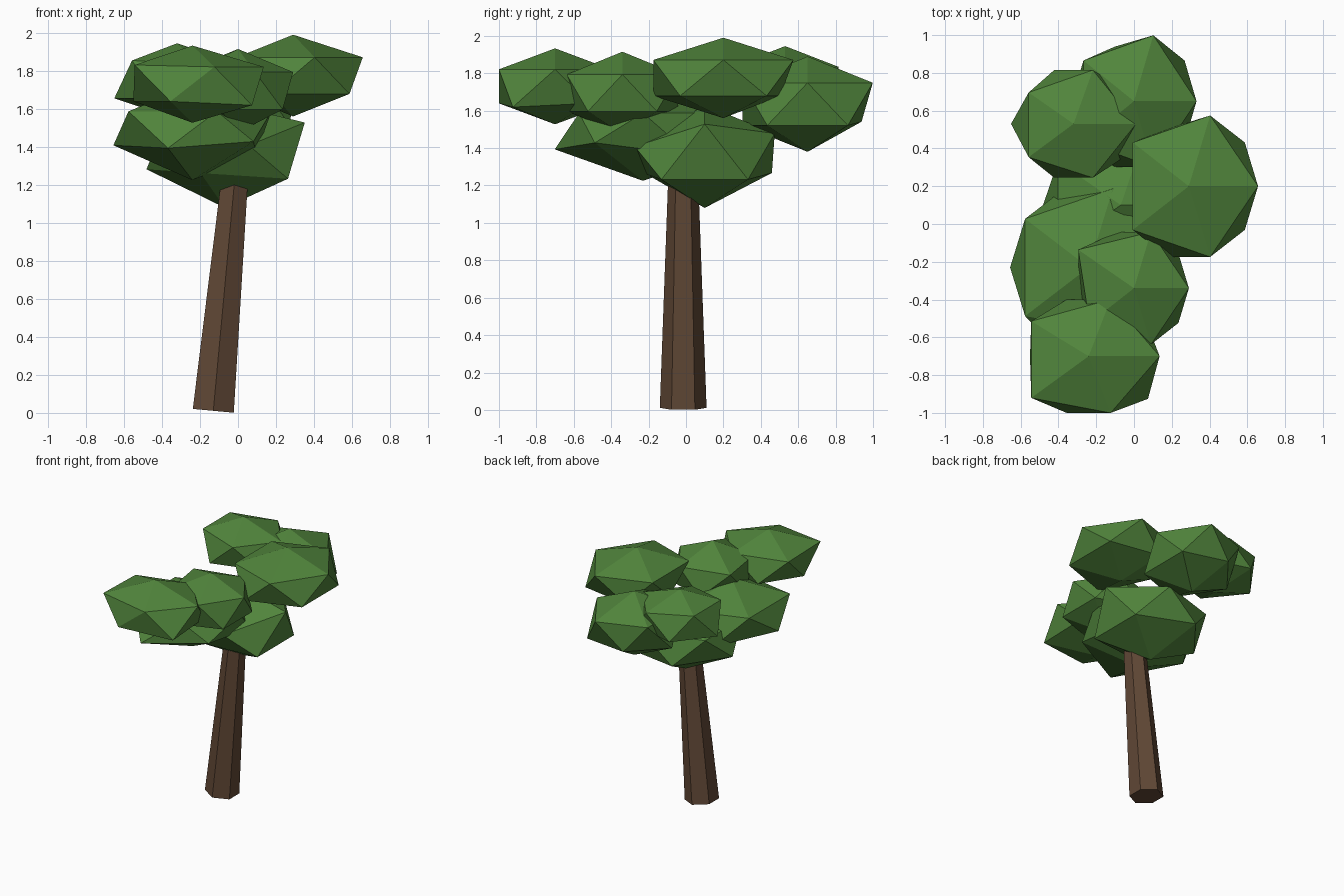
import bpy, bmesh, math
from mathutils import Matrix, Vector

if "Cube" in bpy.data.objects:
    bpy.data.objects.remove(bpy.data.objects["Cube"])


def material(name, rgb):
    m = bpy.data.materials.new(name)
    m.diffuse_color = (*rgb, 1.0)
    m.use_nodes = True
    m.node_tree.nodes["Principled BSDF"].inputs["Base Color"].default_value = m.diffuse_color
    return m


leaf_green = material("leaf_green", (0.082, 0.235, 0.045))
bark_brown = material("bark_brown", (0.118, 0.064, 0.036))


def add_object(name, bm, mat):
    mesh = bpy.data.meshes.new(name)
    bm.to_mesh(mesh)
    bm.free()
    mesh.materials.append(mat)
    obj = bpy.data.objects.new(name, mesh)
    bpy.context.collection.objects.link(obj)
    return obj


# Trunk: leaning, tapered six-sided post
base, top = Vector((-0.13, -0.015, 0.011)), Vector((-0.008, -0.01, 1.33))
length = (top - base).length
bm = bmesh.new()
bmesh.ops.create_cone(bm, cap_ends=True, segments=6, radius1=0.125, radius2=0.077,
                      depth=length, matrix=Matrix.Translation((0, 0, length / 2)))
trunk = add_object("trunk", bm, bark_brown)
trunk.location = base
trunk.rotation_euler = (0, math.atan2(top.x - base.x, top.z - base.z), 0)


def leaf_clump(name, centre, radii):
    """Flattened twenty-sided clump."""
    bm = bmesh.new()
    bmesh.ops.create_icosphere(bm, subdivisions=1, radius=1.0)
    bmesh.ops.scale(bm, vec=radii, verts=bm.verts)
    clump = add_object(name, bm, leaf_green)
    clump.location = centre
    return clump


def pull(clump, step, offset):
    """Move one corner; even steps of 36 degrees are upper corners, odd are lower."""
    a = math.radians(36 * step)
    side = Vector((math.cos(a), math.sin(a), 0))
    ring = [v for v in clump.data.vertices if (v.co.z > 0) == (step % 2 == 0)]
    corner = max(ring, key=lambda v: v.co.normalized().dot(side))
    corner.co += Vector(offset)


# Foliage
upper_right = leaf_clump("leaves_upper_right", (0.29, 0.20, 1.775), (0.41, 0.44, 0.215))
pull(upper_right, 5, (0.08, 0, 0))
pull(upper_right, 3, (0, -0.07, 0))

upper_left = leaf_clump("leaves_upper_left", (-0.32, 0.53, 1.745), (0.37, 0.335, 0.20))
pull(upper_left, 4, (0.03, -0.01, 0.02))
pull(upper_left, 6, (0.03, 0, 0.02))

back = leaf_clump("leaves_back", (0.00, 0.65, 1.635), (0.37, 0.41, 0.255))
pull(back, 3, (0, -0.06, 0.02))

middle = leaf_clump("leaves_middle", (0.00, -0.34, 1.695), (0.325, 0.35, 0.22))
pull(middle, 4, (-0.06, 0.02, 0))

front = leaf_clump("leaves_front", (-0.24, -0.70, 1.73), (0.42, 0.353, 0.203))
pull(front, 5, (0.065, 0, 0))
pull(front, 6, (0, -0.035, 0.01))
pull(front, 9, (0.01, -0.04, -0.02))

lower_left = leaf_clump("leaves_lower_left", (-0.24, -0.23, 1.475), (0.465, 0.49, 0.25))
pull(lower_left, 7, (0, -0.055, 0.03))
pull(lower_left, 8, (0, 0.075, 0))
pull(lower_left, 5, (0, 0, 0.045))
pull(lower_left, 9, (-0.015, 0, 0.065))

lower_mid = leaf_clump("leaves_lower_middle", (-0.07, 0.10, 1.355), (0.46, 0.44, 0.275))
pull(lower_mid, 0, (0.01, 0, 0.05))
pull(lower_mid, 7, (0, 0.06, 0.03))
pull(lower_mid, 8, (0, 0, -0.07))
pull(lower_mid, 5, (0, 0, 0.05))
pull(lower_mid, 3, (0, -0.015, 0.035))
